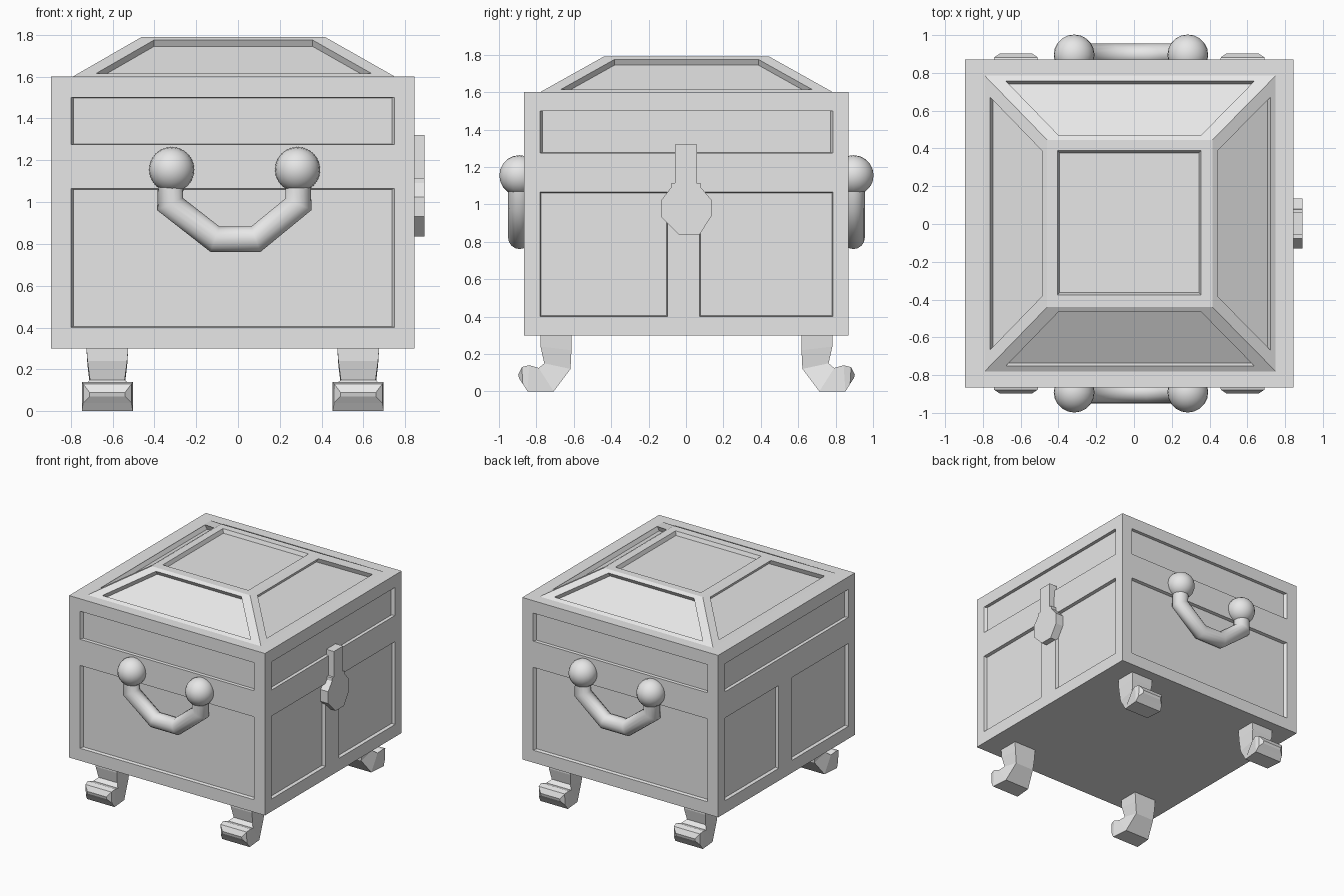
import bpy, bmesh, math
from mathutils import Vector as V, Matrix

if "Cube" in bpy.data.objects:
    bpy.data.objects.remove(bpy.data.objects["Cube"])

GREY = bpy.data.materials.new("light_grey")
GREY.use_nodes = True
GREY.diffuse_color = (0.8, 0.8, 0.8, 1)
GREY.node_tree.nodes["Principled BSDF"].inputs["Base Color"].default_value = (0.8, 0.8, 0.8, 1)

X0, X1, Y0, Y1 = -0.895, 0.845, -0.865, 0.87
BOTTOM, SEAM, TOP, ROOF = 0.3, 1.19, 1.6, 1.79
CX, CY = (X0 + X1) / 2, (Y0 + Y1) / 2


def finish(name, bm, smooth=False, fix_normals=True):
    bmesh.ops.remove_doubles(bm, verts=bm.verts, dist=0.0001)
    if fix_normals:
        bmesh.ops.recalc_face_normals(bm, faces=bm.faces)
    mesh = bpy.data.meshes.new(name)
    bm.to_mesh(mesh)
    bm.free()
    mesh.materials.append(GREY)
    for p in mesh.polygons:
        p.use_smooth = smooth
    obj = bpy.data.objects.new(name, mesh)
    bpy.context.collection.objects.link(obj)
    return obj


def face(bm, pts):
    bm.faces.new([bm.verts.new(p) for p in pts])


def ring(bm, outer, inner):
    n = len(outer)
    for i in range(n):
        j = (i + 1) % n
        face(bm, (outer[i], outer[j], inner[j], inner[i]))


def recess(bm, outer, hole, depth, taper=0.0):
    """Flat frame around a sunken panel."""
    normal = (outer[1] - outer[0]).cross(outer[3] - outer[0]).normalized()
    mid = sum(hole, V()) / 4
    floor = [p.lerp(mid, taper) - normal * depth for p in hole]
    ring(bm, outer, hole)
    ring(bm, hole, floor)
    face(bm, floor)


def rect(x0, x1, y0, y1, z):
    return [V((x0, y0, z)), V((x1, y0, z)), V((x1, y1, z)), V((x0, y1, z))]


def wall(bm, start, end, z0, z1, h0, h1, cells):
    """Upright wall; each cell is (left, right, hole left, hole right)."""
    along = (end - start).normalized()

    def quad(a, b, lo, hi):
        return [start + along * u + V((0, 0, z))
                for u, z in ((a, lo), (b, lo), (b, hi), (a, hi))]
    for a, b, ha, hb in cells:
        recess(bm, quad(a, b, z0, z1), quad(ha, hb, h0, h1), 0.025, 0.016)


corners = rect(X0, X1, Y0, Y1, 0)
W, D = X1 - X0, Y1 - Y0
wide = [(0, W, 0.097, W - 0.097)]
deep = [(0, D, 0.085, D - 0.085)]
split = [(0, D / 2, 0.085, 0.767), (D / 2, D, 0.937, D - 0.085)]

# Chest body: one panel front and back, two on each end
bm = bmesh.new()
for i in range(4):
    wall(bm, corners[i], corners[(i + 1) % 4], BOTTOM, SEAM, 0.4, 1.065,
         split if i % 2 else wide)
face(bm, reversed(rect(X0, X1, Y0, Y1, BOTTOM)))
finish("chest_body", bm, fix_normals=False)

# Lid: panelled rim, ledge and sloped roof with sunken panels
bm = bmesh.new()
for i in range(4):
    wall(bm, corners[i], corners[(i + 1) % 4], SEAM, TOP, 1.275, 1.5,
         deep if i % 2 else wide)
eave = rect(-0.79, 0.75, -0.78, 0.785, TOP)
crown = rect(-0.46, 0.415, -0.44, 0.445, ROOF)
ring(bm, rect(X0, X1, Y0, Y1, TOP), eave)
for i in range(4):
    j = (i + 1) % 4
    a, b, c, d = eave[i], eave[j], crown[j], crown[i]
    along = (b - a).normalized() * 0.085
    hole = [a.lerp(d, 0.08) + along, b.lerp(c, 0.08) - along,
            b.lerp(c, 0.92) - along, a.lerp(d, 0.92) + along]
    recess(bm, [a, b, c, d], hole, 0.035)
recess(bm, crown, rect(-0.405, 0.355, -0.375, 0.388, ROOF), 0.03, 0.03)
finish("lid", bm, fix_normals=False)

# Clawed legs: sections of outer point, inner point and half width
SECTIONS = [((-0.78, 0.3), (-0.615, 0.3), 0.1),
            ((-0.78, 0.24), (-0.615, 0.22), 0.095),
            ((-0.76, 0.15), (-0.62, 0.12), 0.083),
            ((-0.79, 0.125), (-0.71, 0), 0.11),
            ((-0.84, 0.14), (-0.85, 0), 0.122),
            ((-0.88, 0.13), (-0.875, 0.04), 0.115),
            ((-0.9, 0.09), (-0.895, 0.07), 0.085)]
for sx, side in ((-1, "right"), (1, "left")):
    for sy, end in ((1, "front"), (-1, "back")):
        bm = bmesh.new()
        loops = []
        for (yo, zo), (yi, zi), hw in SECTIONS:
            loops.append([V((CX + sx * 0.6 + w, CY + sy * y, z)) for w, y, z in
                          ((-hw, yo, zo), (hw, yo, zo), (hw, yi, zi), (-hw, yi, zi))])
        for lo, hi in zip(loops, loops[1:]):
            ring(bm, lo, hi)
        face(bm, loops[0])
        face(bm, loops[-1])
        finish(f"{end}_{side}_leg", bm)

# Carrying handles: a bent bar hung from two balls
PATH = [V((x, 0, z)) for x, z in ((-0.32, 1.14), (-0.325, 0.99), (-0.11, 0.822),
                                  (0.085, 0.822), (0.29, 0.99), (0.285, 1.14))]
SIDES = 16
for y, end in ((-0.89, "front"), (0.895, "back")):
    bm = bmesh.new()
    loops = []
    for i, p in enumerate(PATH):
        before = (p - PATH[max(i - 1, 0)]).normalized()
        after = (PATH[min(i + 1, len(PATH) - 1)] - p).normalized()
        tangent = (before + after).normalized()
        stretch = 1 / tangent.dot(after if after.length else before)
        out = tangent.cross(V((0, 1, 0))) * stretch
        angles = [math.tau * k / SIDES for k in range(SIDES)]
        loops.append([p + V((0, y, 0)) + 0.061 * (out * math.cos(t) + V((0, math.sin(t), 0)))
                      for t in angles])
    for lo, hi in zip(loops, loops[1:]):
        ring(bm, lo, hi)
    face(bm, loops[0])
    face(bm, loops[-1])
    bar = finish(f"{end}_handle_bar", bm, smooth=True)
    bar.data.set_sharp_from_angle(angle=math.radians(60))
    for x, side in ((-0.317, "right"), (0.285, "left")):
        bm = bmesh.new()
        bmesh.ops.create_uvsphere(bm, u_segments=24, v_segments=10, radius=0.108,
                                  matrix=Matrix.Translation((x, y, 1.155))
                                  @ Matrix.Rotation(math.pi / 2, 4, "X"))
        finish(f"{end}_{side}_handle_ball", bm, smooth=True)

# Latch plate hanging from the lid
OUTLINE = [(0.06, 1.32), (0.055, 1.115), (0.078, 1.115), (0.08, 1.09), (0.135, 1.025),
           (0.135, 0.935), (0.07, 0.835), (-0.035, 0.835), (-0.13, 0.93), (-0.13, 1.025),
           (-0.08, 1.09), (-0.078, 1.115), (-0.058, 1.115), (-0.058, 1.32)]
bm = bmesh.new()
back, front = [[V((x, y, z)) for y, z in OUTLINE] for x in (X1 - 0.02, 0.892)]
ring(bm, back, front)
face(bm, back)
face(bm, front)
finish("latch", bm)
